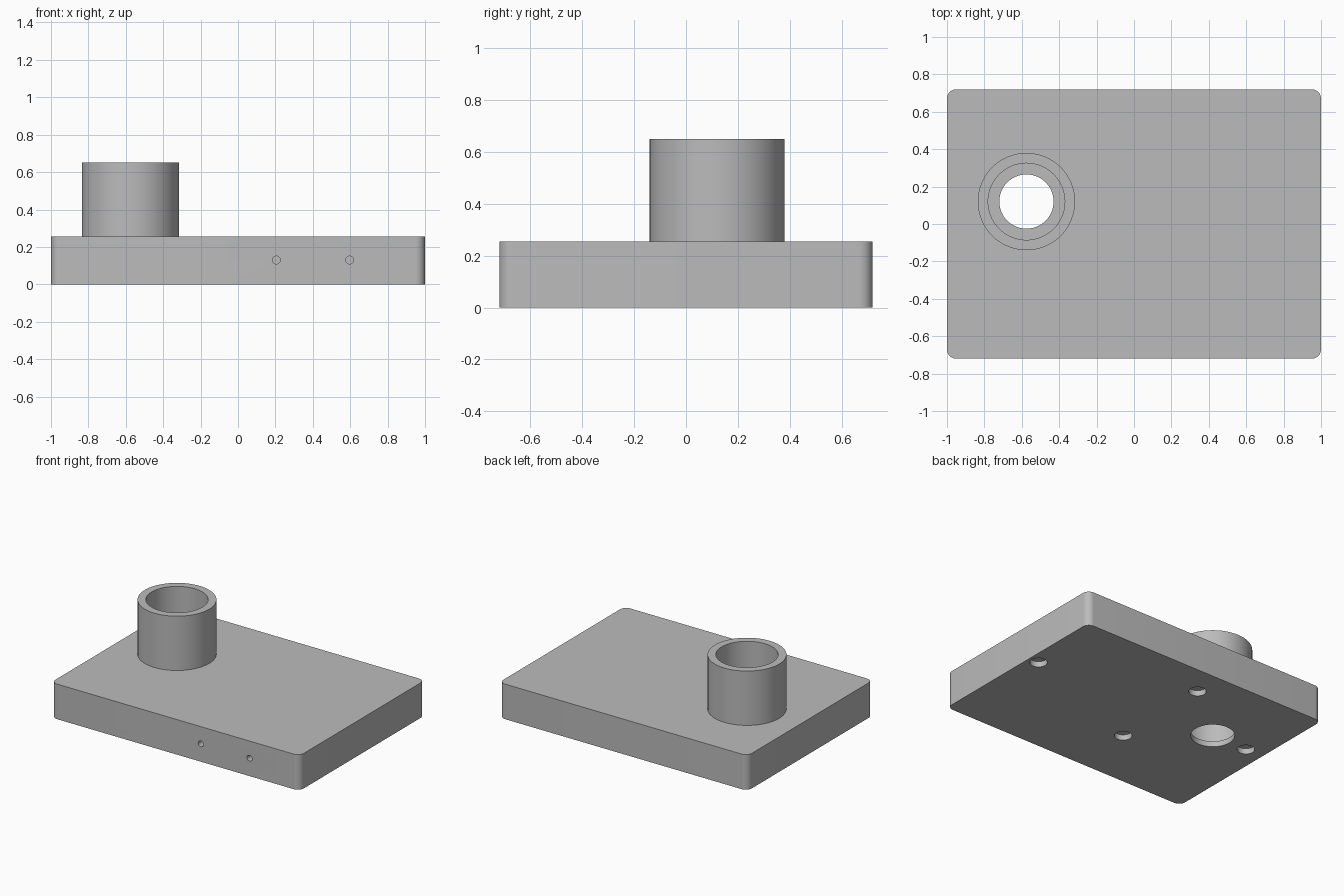
import bpy, bmesh
from math import radians
from mathutils import Matrix, Vector

if "Cube" in bpy.data.objects:
    bpy.data.objects.remove(bpy.data.objects["Cube"], do_unlink=True)

PLATE_TOP, TUBE_TOP, LEDGE = 0.255, 0.65, 0.04
TUBE_X, TUBE_Y = -0.575, 0.12
HALF_DEPTH = 0.72

grey = bpy.data.materials.new("grey")
grey.use_nodes = True
colour = (0.5, 0.5, 0.5, 1)
grey.diffuse_color = colour
grey.node_tree.nodes["Principled BSDF"].inputs["Base Color"].default_value = colour


def make_object(name, bm):
    mesh = bpy.data.meshes.new(name)
    bm.to_mesh(mesh)
    bm.free()
    mesh.materials.append(grey)
    obj = bpy.data.objects.new(name, mesh)
    bpy.context.collection.objects.link(obj)
    return obj


def cylinder(name, radius, start, end, sides=64):
    """Closed cylinder between two points."""
    start, end = Vector(start), Vector(end)
    axis = end - start
    turn = axis.to_track_quat('Z', 'Y').to_matrix().to_4x4()
    bm = bmesh.new()
    bmesh.ops.create_cone(bm, cap_ends=True, segments=sides, radius1=radius,
                          radius2=radius, depth=axis.length,
                          matrix=Matrix.Translation((start + end) / 2) @ turn)
    return make_object(name, bm)


def cut(target, cutter):
    """Subtract the cutter and discard it."""
    mod = target.modifiers.new("cut", 'BOOLEAN')
    mod.operation, mod.solver, mod.object = 'DIFFERENCE', 'EXACT', cutter
    bpy.context.view_layer.objects.active = target
    bpy.ops.object.modifier_apply(modifier=mod.name)
    bpy.data.objects.remove(cutter, do_unlink=True)


# Base plate with rounded vertical corners
bm = bmesh.new()
bmesh.ops.create_cube(bm, size=1, matrix=Matrix.Translation((0, 0, PLATE_TOP / 2))
                      @ Matrix.Diagonal((2, 2 * HALF_DEPTH, PLATE_TOP, 1)))
uprights = [e for e in bm.edges if abs(e.verts[0].co.z - e.verts[1].co.z) > 0.1]
bmesh.ops.bevel(bm, geom=uprights, offset=0.05, segments=10, profile=0.5,
                affect='EDGES')
plate = make_object("base_plate", bm)

# Stepped bore below the tube
cut(plate, cylinder("bore_cutter", 0.205, (TUBE_X, TUBE_Y, LEDGE), (TUBE_X, TUBE_Y, 0.5)))
cut(plate, cylinder("outlet_cutter", 0.145, (TUBE_X, TUBE_Y, -0.1), (TUBE_X, TUBE_Y, 0.1)))

# Shallow round recesses in the underside
for x, y in [(0.92, 0.12), (-0.125, 0.5), (-0.125, -0.26), (-0.86, 0.12)]:
    cut(plate, cylinder("recess_cutter", 0.058, (x, y, -0.1), (x, y, 0.04), 48))

# Two small holes in the front edge
for x in (0.205, 0.597):
    cut(plate, cylinder("front_hole_cutter", 0.021, (x, -HALF_DEPTH - 0.1, 0.13),
                        (x, -HALF_DEPTH + 0.06, 0.13), 32))

# Upright tube
tube = cylinder("tube", 0.26, (TUBE_X, TUBE_Y, PLATE_TOP), (TUBE_X, TUBE_Y, TUBE_TOP))
cut(tube, cylinder("tube_cutter", 0.205, (TUBE_X, TUBE_Y, 0.1), (TUBE_X, TUBE_Y, 0.8)))

# Smooth the curved walls, keeping rims sharp
bpy.ops.object.select_all(action='DESELECT')
for obj in (plate, tube):
    obj.select_set(True)
bpy.context.view_layer.objects.active = plate
bpy.ops.object.shade_smooth_by_angle(angle=radians(30))
